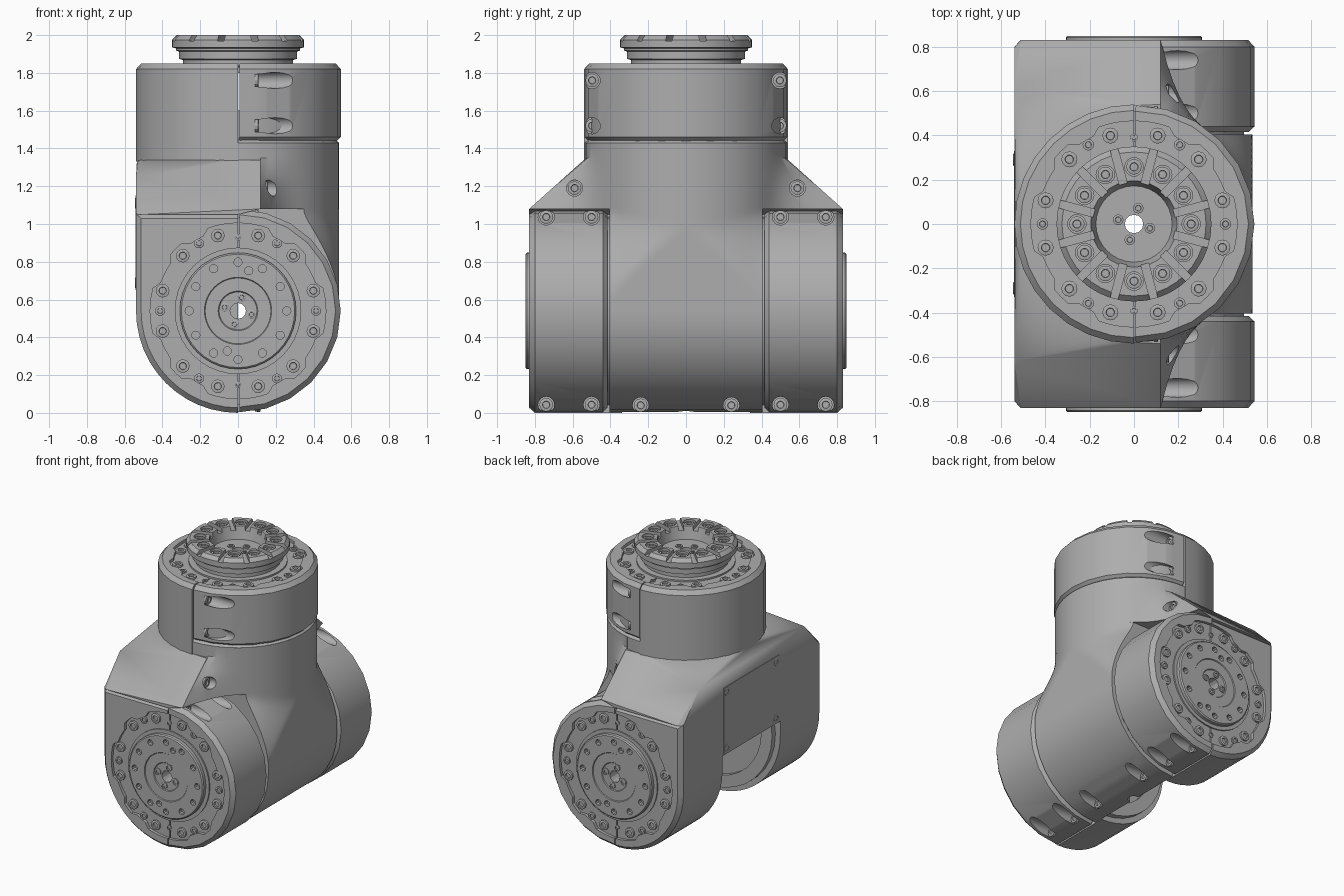
import bpy, bmesh
from math import sin, cos, pi, radians, sqrt
from mathutils import Matrix

if "Cube" in bpy.data.objects:
    bpy.data.objects.remove(bpy.data.objects["Cube"])

grey = bpy.data.materials.new("machined grey")
grey.use_nodes = True
grey.diffuse_color = (0.42, 0.42, 0.42, 1)
grey.node_tree.nodes["Principled BSDF"].inputs["Base Color"].default_value = grey.diffuse_color

R, AXIS, TOP, END = 0.54, 0.54, 1.85, 0.83
CORE = 0.535
parts = []


def make(name, bm, matrix=Matrix()):
    bmesh.ops.recalc_face_normals(bm, faces=bm.faces[:])
    mesh = bpy.data.meshes.new(name)
    bm.to_mesh(mesh)
    bm.free()
    mesh.materials.append(grey)
    return place(name, mesh, matrix)


def place(name, mesh, matrix):
    ob = bpy.data.objects.new(name, mesh)
    ob.matrix_world = matrix
    bpy.context.collection.objects.link(ob)
    parts.append(ob)
    return ob


def arc(r, n=24, a0=0, a1=360):
    full = a1 - a0 == 360
    count = n if full else n + 1
    angles = [radians(a0 + (a1 - a0) * i / n) for i in range(count)]
    return [(r * cos(a), r * sin(a)) for a in angles]


def loft(name, rows, matrix=Matrix()):
    """Skin closed rows of points and cap both ends."""
    bm = bmesh.new()
    rows = [[bm.verts.new(p) for p in row] for row in rows]
    n = len(rows[0])
    for a, b in zip(rows, rows[1:]):
        for i in range(n):
            j = (i + 1) % n
            bm.faces.new((a[i], a[j], b[j], b[i]))
    bm.faces.new(rows[0][::-1])
    bm.faces.new(rows[-1])
    return make(name, bm, matrix)


def stack(name, profile, layers, matrix=Matrix()):
    """Loft one profile through (height, scale) layers."""
    return loft(name, [[(x * s, y * s, z) for x, y in profile] for z, s in layers], matrix)


def box(name, lo, hi, matrix=Matrix()):
    rect = [(lo[0], lo[1]), (hi[0], lo[1]), (hi[0], hi[1]), (lo[0], hi[1])]
    return stack(name, rect, [(lo[2], 1), (hi[2], 1)], matrix)


def cut(ob, cutters):
    """Subtract the cutters and bake the result."""
    for c in cutters:
        c.hide_render = True
        mod = ob.modifiers.new("cut", "BOOLEAN")
        mod.operation, mod.solver, mod.object = "DIFFERENCE", "EXACT", c
    bpy.context.view_layer.update()
    deps = bpy.context.evaluated_depsgraph_get()
    mesh = bpy.data.meshes.new_from_object(ob.evaluated_get(deps))
    ob.modifiers.clear()
    ob.data = mesh


def discard(cutters):
    for c in cutters:
        parts.remove(c)
        bpy.data.objects.remove(c)


def move(x, y, z):
    return Matrix.Translation((x, y, z))


TO_X = Matrix.Rotation(pi / 2, 4, "Y")      # local z points to +x
FRONT = move(0, -END, AXIS) @ Matrix.Rotation(pi / 2, 4, "X")
BACK = move(0, END, AXIS) @ Matrix.Rotation(-pi / 2, 4, "X")
UP = move(0, 0, TOP)

# Shared socket-head bolt, instanced everywhere
first = stack("bolt", arc(1, 12), [(0, 1), (0.45, 1), (0.5, 0.9), (0.5, 0.55), (0.2, 0.5)])
bolt_mesh = first.data
discard([first])


def bolt(name, matrix, r):
    place(name, bolt_mesh, matrix @ Matrix.Scale(r, 4))


def polar(r, deg, z=0):
    return move(r * cos(radians(deg)), r * sin(radians(deg)), z)


def pocket(matrix):
    return stack("pocket_cutter", arc(0.043, 16), [(0, 1), (0.8, 1)], matrix @ TO_X)


def pocketed(ob, name, seats):
    """Cut bores and sideways bolt pockets, then seat the bolts."""
    pockets = [pocket(m) for m in seats]
    cut(ob, bores + pockets)
    discard(pockets)
    for m in seats:
        bolt(name, m @ TO_X, 0.036)


# Bores right through both axes
bores = [stack("bore_cutter", arc(0.042, 12), [(-2.5, 1), (2.5, 1)], m) for m in (FRONT, UP)]

# Horizontal half drum
drum = stack("centre_drum", arc(CORE, 16, -90, 90),
             [(-0.39, 0.93), (-0.425, 0.93), (-0.425, 1),
              (-1.235, 1), (-1.235, 0.93), (-1.27, 0.93)], FRONT)
pocketed(drum, "foot_bolt", [move(0.1, s * 0.24, 0.04) for s in (-1, 1)])


# Column blending softly into the drum
def blend(y, z):
    a = sqrt(CORE ** 2 - y ** 2)
    b = sqrt(max(0, CORE ** 2 - (z - AXIS) ** 2))
    soft = max(0, 0.25 - abs(a - b))
    return min(CORE, max(a, b) + soft ** 2)


rows = []
for k in range(21):
    z = AXIS + 0.58 * k / 20
    ys = [0.405 * i / 14 for i in range(-14, 15)]
    rows.append([(0, -0.405, z)] + [(blend(y, z), y, z) for y in ys] + [(0, 0.405, z)])
column = loft("column", rows)
cut(column, bores)
neck = stack("neck", arc(1, 40), [(1.2, CORE), (1.43, CORE), (1.45, 0.51), (1.6, 0.51)])
cut(neck, bores)

# Sloped shoulder on the flat side
bm = bmesh.new()
points = [(x, y, z) for x, y in arc(CORE, 40) for z in (1.08, 1.34) if x <= 0.12]
for s in (-1, 1):
    points += [(-R, s * 0.8, 1.05), (-0.51, s * END, 1.05), (0, s * END, 1.05),
               (0.12, s * END, 1.08), (-R, s * 0.62, 1.25), (0.12, s * 0.54, 1.34)]
for p in points:
    bm.verts.new(p)
hull = bmesh.ops.convex_hull(bm, input=bm.verts[:])
bmesh.ops.delete(bm, geom=list({g for g in hull["geom_interior"] if g.is_valid}), context="VERTS")
shoulder = make("shoulder", bm)
cut(shoulder, bores)


# Hollow gusset sweeping from the shoulder edge round the neck
def flare(deg, z):
    x, y = CORE * cos(radians(deg)), CORE * sin(radians(deg))
    reach = 0.31 * max(0, 1.35 - z) / 0.27
    fade = max(0, 1 - (x - 0.12) / 0.24) ** 3
    return x, y + (reach * fade if deg > 0 else -reach * fade), z


gusset = loft("gusset", [[flare(77 * i / 24, z) for i in range(-24, 25)]
                         for z in (1.08, 1.17, 1.26, 1.35, 1.43)])
pocketed(gusset, "gusset_bolt", [move(0.14, s * 0.59, 1.19) for s in (-1, 1)])

# Side block with its cover plate
bridge = box("side_block", (-R, -0.42, 0.65), (0, 0.42, 1.07))
cut(bridge, bores)
box("cover_plate", (-R - 0.003, -0.33, 0.65), (-R + 0.01, 0.33, 1.15))
for y in (-0.29, 0.29):
    for z in (0.69, 1.11):
        bolt("cover_bolt", move(-R + 0.008, y, z) @ Matrix.Rotation(-pi / 2, 4, "Y"), 0.028)


def scallop():
    """Recess outline that steps inwards between the bolt groups."""
    pts = []
    for i in range(72):
        a = i * 5
        fold = min(a % 180, 180 - a % 180)
        r = 0.435 if 20 <= fold <= 38 or 52 <= fold <= 66 else 0.465
        pts.append((r * cos(radians(a)), r * sin(radians(a))))
    return pts


def joint(name, m, housing):
    """Clamped joint end: housing half, clamp half and bolt ring."""
    recess = stack("recess_cutter", scallop(), [(-0.022, 1), (0.1, 1)], m)
    clamp_profile = [(x + 0.008, y) for x, y in arc(R - 0.004, 12, -90, 90)]
    clamp = stack(name + "_clamp", clamp_profile,
                  [(-0.415, 0.95), (-0.39, 1), (-0.03, 1), (0, 0.95)], m)
    cut(clamp, [recess])
    pocketed(clamp, name + "_clamp_bolt",
             [m @ move(0.09, s * 0.497, z) for s in (-1, 1) for z in (-0.09, -0.33)])
    cut(housing, [recess] + bores)
    discard([recess])
    # Bolt ring on the recessed face
    for a in range(15, 375, 30):
        bolt(name + "_ring_bolt", m @ polar(0.413, a, -0.024), 0.036)
    for a in range(0, 360, 60):
        bolt(name + "_ring_screw", m @ polar(0.413, a, -0.023), 0.026)
    for a in (90, 270):
        bolt(name + "_ring_pin", m @ polar(0.39, a, -0.023), 0.018)


def end_hub(name, m):
    hub = stack(name + "_hub", arc(1, 40),
                [(-0.05, 0.335), (-0.012, 0.335), (-0.012, 0.308), (0.012, 0.308), (0.02, 0.3),
                 (0.02, 0.178), (0.014, 0.174), (0.014, 0.105), (0.008, 0.1)], m)
    spots = [(0.258, a) for a in range(0, 360, 30)] + [(0.22, 75), (0.22, 255)]
    holes = [stack("hole_cutter", arc(0.022, 10), [(-0.015, 1), (0.1, 1)], m @ polar(r, a))
             for r, a in spots]
    cut(hub, holes + bores)
    discard(holes)
    for a in range(75, 435, 90):
        bolt(name + "_centre_screw", m @ polar(0.074, a, 0.005), 0.024)


# Two horizontal joints
for name, m, s in (("front", FRONT, 1), ("back", BACK, -1)):
    profile = [(x, s * y) for x, y in arc(R, 12, 180, 270)] + [(0, s * 0.515), (-R, s * 0.515)]
    housing = stack(name + "_housing", profile,
                    [(-0.49, 1), (-0.03, 1), (0, 0.95)], m)
    joint(name, m, housing)
    end_hub(name, m)
    stack(name + "_inner_ring", arc(0.5, 16, 90, 270),
          [(-0.45, 1), (-0.53, 1), (-0.53, 0.82), (-0.5, 0.82)], m)

# Upright joint
collar = stack("top_collar", arc(R, 16, 90, 270), [(-0.52, 1), (-0.03, 1), (0, 0.95)], UP)
joint("top", UP, collar)

# Tool flange with radial slots, counterbores and a central bowl
flange = stack("tool_flange", arc(1, 40),
               [(-0.05, 0.335), (-0.01, 0.335), (-0.01, 0.29), (0.018, 0.29), (0.024, 0.312),
                (0.062, 0.312), (0.068, 0.328), (0.08, 0.328), (0.085, 0.35), (0.125, 0.35),
                (0.15, 0.325)], UP)
cutters = [stack("bowl_cutter", arc(1, 32), [(0.06, 0.172), (0.17, 0.2)], UP)]
for a in range(0, 360, 30):
    spin = UP @ Matrix.Rotation(radians(a + 15), 4, "Z")
    cutters.append(box("slot_cutter", (0.16, -0.018, 0.12), (0.4, 0.018, 0.2), spin))
    cutters.append(stack("counterbore_cutter", arc(0.042, 14), [(0.122, 1), (0.2, 1)],
                         UP @ polar(0.258, a)))
cut(flange, cutters + bores)
discard(cutters)
for a in range(0, 360, 30):
    bolt("flange_bolt", UP @ polar(0.258, a, 0.12), 0.035)
for a in range(75, 435, 90):
    bolt("flange_centre_screw", UP @ polar(0.074, a, 0.058), 0.024)

discard(bores)

# Smooth curved walls, keep machined edges crisp
bpy.ops.object.select_all(action="DESELECT")
for ob in parts:
    ob.select_set(True)
bpy.context.view_layer.objects.active = parts[0]
bpy.ops.object.shade_smooth_by_angle(angle=radians(28))
